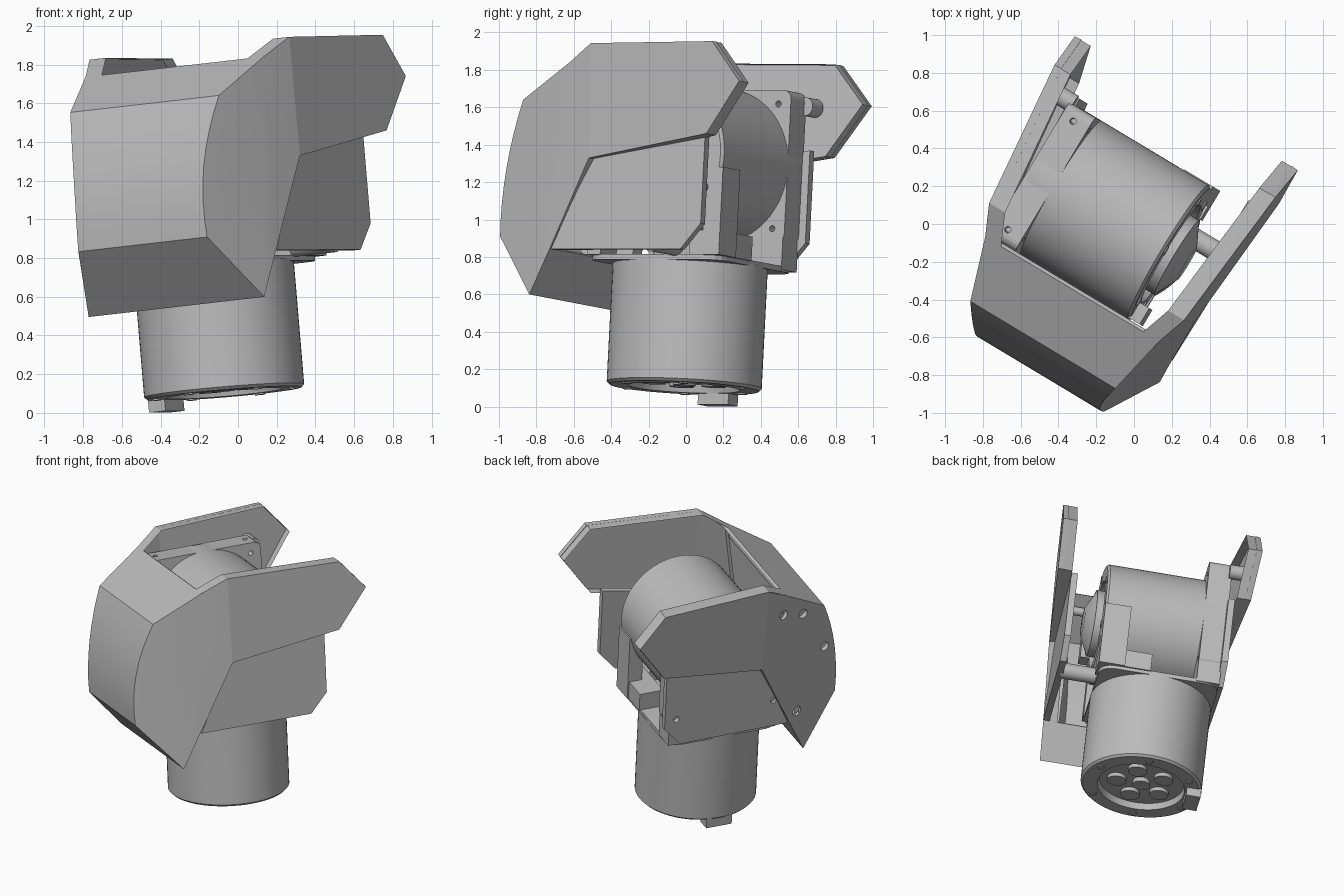
import bpy, bmesh, math
from mathutils import Matrix, Vector, Euler

old = bpy.data.objects.get("Cube")
if old:
    bpy.data.objects.remove(old, do_unlink=True)

grey = bpy.data.materials.new("plain grey")
grey.use_nodes = True
COLOUR = (0.5, 0.5, 0.5, 1)
grey.diffuse_color = COLOUR
grey.node_tree.nodes["Principled BSDF"].inputs["Base Color"].default_value = COLOUR

# The whole assembly is turned and leans a little; parts are built in its own axes
FRAME = Euler((0, math.radians(-5.6), math.radians(-31))).to_matrix().to_4x4()
MID = 0.072         # mirror plane of the shell
U_AXIS = Matrix.Rotation(math.radians(90), 4, 'Y')


def shade(ob, angle):
    bpy.ops.object.select_all(action='DESELECT')
    ob.select_set(True)
    bpy.context.view_layer.objects.active = ob
    bpy.ops.object.shade_smooth_by_angle(angle=math.radians(angle))


def finish(bm, name, angle=30):
    bmesh.ops.remove_doubles(bm, verts=bm.verts, dist=1e-5)
    bmesh.ops.recalc_face_normals(bm, faces=bm.faces)
    mesh = bpy.data.meshes.new(name)
    bm.to_mesh(mesh)
    bm.free()
    ob = bpy.data.objects.new(name, mesh)
    bpy.context.collection.objects.link(ob)
    mesh.materials.append(grey)
    ob.matrix_world = FRAME
    shade(ob, angle)
    return ob


def box(name, lo, hi, bevel=0.0, axis=None):
    bm = bmesh.new()
    lo, hi = Vector(lo), Vector(hi)
    bmesh.ops.create_cube(bm, size=1, matrix=Matrix.Translation((lo + hi) / 2) @ Matrix.Diagonal((*(hi - lo), 1)))
    if bevel:   # round only the edges that run along one axis
        edges = [e for e in bm.edges if abs((e.verts[0].co - e.verts[1].co)[axis]) > 1e-4]
        bmesh.ops.bevel(bm, geom=edges, offset=bevel, segments=4, profile=0.5, affect='EDGES')
    return finish(bm, name, 10)


def add_rod(bm, start, length, r, turn=Matrix(), sides=24, r_end=None):
    m = Matrix.Translation(start) @ turn @ Matrix.Translation((0, 0, length / 2))
    bmesh.ops.create_cone(bm, cap_ends=True, segments=sides, radius1=r, radius2=r_end or r, depth=length, matrix=m)


def rod_u(name, u0, u1, v, w, r, r_end=None):
    bm = bmesh.new()
    add_rod(bm, (u0, v, w), u1 - u0, r, U_AXIS, 40, r_end)
    return finish(bm, name)


def extrude_u(bm, depth):
    ext = bmesh.ops.extrude_face_region(bm, geom=bm.faces[:], use_keep_orig=True)
    bmesh.ops.translate(bm, vec=(depth, 0, 0), verts=[g for g in ext["geom"] if isinstance(g, bmesh.types.BMVert)])


# Drill a part with the given rods, then settle its modifiers and shading
def cut(target, bm, name, angle=8):
    cutter = finish(bm, name)
    mod = target.modifiers.new("holes", 'BOOLEAN')
    mod.object = cutter
    mod.operation = 'DIFFERENCE'
    mod.solver = 'EXACT'
    shade(target, angle)
    for m in list(target.modifiers):
        bpy.ops.object.modifier_apply(modifier=m.name)
    shade(target, angle)
    bpy.data.objects.remove(cutter, do_unlink=True)


# Motor: turned housing with a recessed rotor face, bolts, rotor pads and a plug
def motor(name, place, length):
    bm = bmesh.new()
    prof = [(0, .012), (.06, .012), (.06, .045), (.29, .045), (.3, 0), (.4, 0),
            (.415, .015), (.415, length), (0, length)]
    vs = [bm.verts.new((r, 0, z)) for r, z in prof]
    es = [bm.edges.new(p) for p in zip(vs, vs[1:])]
    bmesh.ops.spin(bm, geom=vs + es, cent=(0, 0, 0), axis=(0, 0, 1), angle=math.tau, steps=72)
    for i in range(6):
        a = math.tau * (i + .5) / 6
        add_rod(bm, (.355 * math.cos(a), .355 * math.sin(a), -.007), .02, .026, sides=16)
    for i in range(5):
        a = math.tau * i / 5
        add_rod(bm, (.17 * math.cos(a), .17 * math.sin(a), .018), .03, .065, sides=20)
    bmesh.ops.create_cube(bm, size=1, matrix=Matrix.Translation((-.355, 0, -.02)) @ Matrix.Diagonal((.1, .19, .08, 1)))
    bmesh.ops.transform(bm, matrix=place, verts=bm.verts)
    finish(bm, name)


motor("lower_motor", Matrix.Translation((-.045, -.045, .105)), .66)
motor("cross_motor", Matrix.Translation((.38, -.035, 1.32)) @ Matrix.Rotation(-math.pi / 2, 4, 'Y')
      @ Matrix.Rotation(math.pi / 2, 4, 'Z'), .82)

# Bracket joining the two motors
box("base_flange", (-.46, -.455, .755), (.365, .365, .785), .1, 2)
plate = box("mount_plate", (-.46, -.447, .91), (-.30, .377, 1.73), .05, 0)
bm = bmesh.new()
for sv in (-.37, .30):
    add_rod(bm, (-.39, sv, 1.6), .3, .017, sides=12)
    for sw in (.985, 1.655):
        add_rod(bm, (-.6, sv, sw), .5, .017, U_AXIS, sides=12)
cut(plate, bm, "plate_hole_cutter")
box("plate_foot", (-.46, -.43, .765), (-.30, .37, .93))
box("rear_arm", (.2, .28, .78), (.38, .385, 1.25))
box("rear_arm_foot", (.02, .2, .78), (.38, .375, .91))
box("front_arm", (.2, -.44, .78), (.37, -.36, 1.1))

# Output hub, pin and spacer
rod_u("output_hub", .36, .42, -.035, 1.32, .23)
rod_u("output_hub_nose", .42, .48, -.035, 1.32, .22, .1)
rod_u("lower_pin", .36, .61, .1, .83, .055)
rod_u("plate_spacer", -.55, -.44, .38, 1.655, .05)


def arc(w):     # bulging front face through three heights
    a, b, c = .868, 1.2, 1.597
    return (-.934 * (w - b) * (w - c) / ((a - b) * (a - c)) - .92 * (w - a) * (w - c) / ((b - a) * (b - c))
            - .797 * (w - a) * (w - b) / ((c - a) * (c - b)))


def front_half(w):
    t = (w - .868) / .729
    return .39 - .012 * math.sin(math.pi * t) + .06 * t * t


# Shell side wall outline as (back, up, half width)
REAR = [(-.464, 1.79, .54), (-.30, 1.886, .605), (.505, 1.889, .685), (.69, 1.674, .692),
        (.488, 1.394, .67), (-.281, 1.27, .597), (-.523, .788, .552), (-.648, .543, .532)]
curve = [(arc(w), w, front_half(w)) for w in (.868 + .729 * i / 8 for i in range(9))]
cover = [REAR[-1]] + curve + [REAR[0]]

bm = bmesh.new()


def pair(v, w, h):
    return [bm.verts.new((MID + s * h, v, w)) for s in (-1, 1)]


rows = [pair(*p) for p in cover]
for a, b in zip(rows, rows[1:]):
    bm.faces.new((a[0], a[1], b[1], b[0]))
rear = [rows[-1]] + [pair(*p) for p in REAR[1:-1]] + [rows[0]]
for s in (0, 1):
    bm.faces.new([r[s] for r in rows])
    bm.faces.new([r[s] for r in rear[:2] + rear[5:]])
    bm.faces.new([r[s] for r in rear[1:6]])
bm.faces.new((rows[0][0], rows[0][1], rear[-2][1], rear[-2][0]))
shell = finish(bm, "shell", 8)
wall = shell.modifiers.new("wall", 'SOLIDIFY')
wall.thickness = .04
wall.offset = -1

# Round holes through the right side wall
bm = bmesh.new()
for v, w in [(-.444, 1.65), (-.62, 1.59), (-.82, 1.26), (-.583, .857)]:
    add_rod(bm, (-.7, v, w), .42, .034, U_AXIS)
cut(shell, bm, "shell_hole_cutter")

# Raised rims inside the two side walls, and the recessed lower panels
LOWER = [(-.281, 1.29), (.42, 1.42), (.42, .922), (.30, .785), (-.515, .785)]
for s, side in ((-1, "right"), (1, "left")):
    bm = bmesh.new()
    face = bm.faces.new([bm.verts.new((MID + s * (h - .004), v, w)) for v, w, h in REAR])
    bmesh.ops.inset_region(bm, faces=[face], thickness=.035, use_even_offset=True, use_boundary=True)
    bmesh.ops.delete(bm, geom=[face], context='FACES')
    extrude_u(bm, -s * .095)
    finish(bm, f"{side}_wall_rim", 8)

    bm = bmesh.new()
    bm.faces.new([bm.verts.new((MID + s * (.562 + .015 * v), v, w)) for v, w in LOWER])
    extrude_u(bm, -s * .045)
    panel = finish(bm, f"{side}_lower_panel", 8)
    if s < 0:
        bm = bmesh.new()
        for v in (.335, -.395):
            add_rod(bm, (-.6, v, .985), .3, .022, U_AXIS, sides=16)
        cut(panel, bm, "panel_hole_cutter")

# Stiffening bar under the top of the cover
rod_u("cover_bar", -.42, .56, -.53, 1.69, .03)
